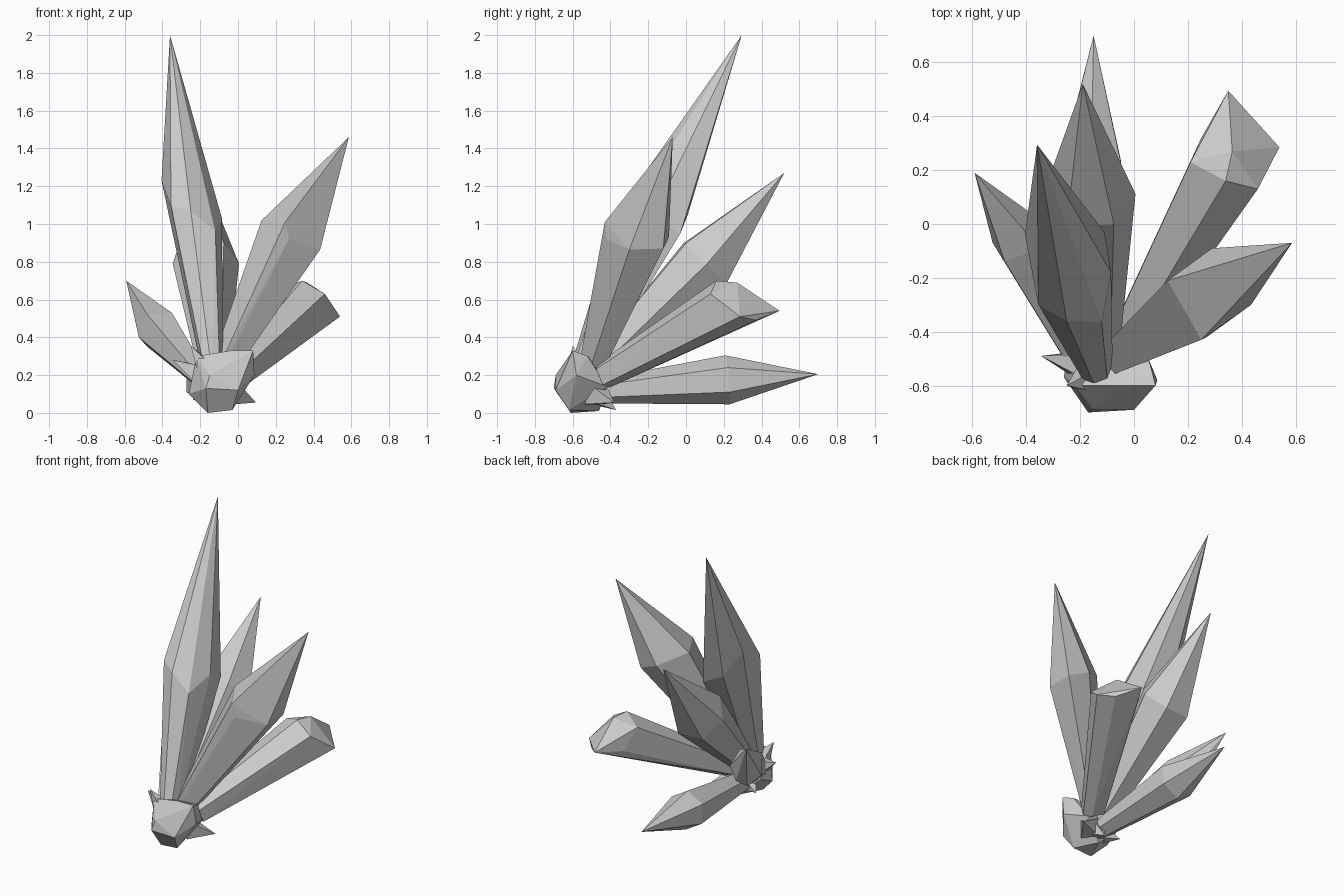
import bpy, bmesh, math
from mathutils import Vector

if "Cube" in bpy.data.objects:
    bpy.data.objects.remove(bpy.data.objects["Cube"])


def hull(name, pts):
    """Flat-faced solid wrapped around a few points."""
    bm = bmesh.new()
    for p in pts:
        bm.verts.new(p)
    bmesh.ops.convex_hull(bm, input=bm.verts[:])
    loose = [v for v in bm.verts if not v.link_faces]
    bmesh.ops.delete(bm, geom=loose, context='VERTS')
    bmesh.ops.dissolve_limit(bm, angle_limit=math.radians(2), verts=bm.verts[:], edges=bm.edges[:])
    bmesh.ops.recalc_face_normals(bm, faces=bm.faces[:])
    me = bpy.data.meshes.new(name)
    bm.to_mesh(me)
    bm.free()
    ob = bpy.data.objects.new(name, me)
    bpy.context.collection.objects.link(ob)
    return ob


def crystal(name, root, shoulder, tips, taper=0.42):
    """Shaft tapering from a shoulder ring to the root, capped by the tip points."""
    ring = [Vector(p) for p in shoulder]
    c = sum(ring, Vector()) / len(ring)
    root = Vector(root)
    axis = (c - root).normalized()
    foot = []
    for p in ring:
        d = p - c
        foot.append(root + (d - axis * d.dot(axis)) * taper)
    return hull(name, ring + foot + [Vector(t) for t in tips])


def hex_ring(center, root, r, roll):
    """Six points around the crystal axis."""
    c = Vector(center)
    axis = (c - Vector(root)).normalized()
    u = axis.cross(Vector((0, 0, 1))).normalized()
    v = u.cross(axis)
    return [c + r * (math.cos(a) * u + math.sin(a) * v)
            for a in (roll + k * math.pi / 3 for k in range(6))]


# Tall crystal
crystal("tall_crystal", (-0.13, -0.56, 0.2),
        [(-.405, -.04, 1.23), (-.355, -.30, 1.1), (-.25, -.36, 1.07),
         (-.12, -.365, .96), (-.085, -.18, 1.03), (-.11, -.03, .95), (-.29, .01, 1.05)],
        [(-.36, .295, 2.0)], taper=0.36)

# Right leaning crystal
crystal("right_crystal", (-0.07, -0.50, 0.24),
        [(.125, -.21, 1.02), (.25, -.43, 1.01), (.27, -.42, .92),
         (.435, -.30, .865), (.43, -.12, .87), (.29, -.09, .93)],
        [(.587, -.07, 1.46)], taper=0.38)

# Back crystal, leaning away
root = (-0.13, -0.5, 0.2)
crystal("back_crystal", root, hex_ring((-.17, .1, .79), root, .176, 0), [(-.19, .52, 1.27)])

# Low crystal, nearly flat along the ground
root = (-0.12, -0.45, 0.115)
crystal("low_crystal", root, hex_ring((-.16, .22, .175), root, .13, math.pi / 6),
        [(-.15, .7, .205)], taper=0.5)

# Left crystal
crystal("left_crystal", (-0.2, -0.52, 0.18),
        [(-.525, -.07, .40), (-.48, -.14, .52), (-.35, -.09, .53),
         (-.34, .01, .45), (-.40, .03, .37), (-.48, .02, .35)],
        [(-.592, .19, .70)])

# Blunt crystal with a chisel end
crystal("blunt_crystal", (-0.02, -0.43, 0.2),
        [(.34, .16, .70), (.21, .23, .65), (.25, .32, .51),
         (.46, .37, .49), (.54, .285, .51), (.46, .13, .63)],
        [(.35, .495, .54), (.365, .27, .69)], taper=0.5)

# Base rock
hull("base_rock",
     [(-.17, -.7, .13), (-.15, -.69, .2), (0, -.69, .12), (.08, -.6, .33), (.087, -.58, .2),
      (-.03, -.62, .015), (-.16, -.61, 0), (-.10, -.46, .01), (-.26, -.57, .1), (-.22, -.6, .3),
      (-.04, -.6, .33), (.06, -.52, .3), (-.15, -.5, .28), (-.25, -.46, .15), (.02, -.42, .14)])

# Small shards poking out of the rock
shards = [((-.345, -.49, .28), (-.17, -.53, .19)), ((-.25, -.6, .355), (-.15, -.57, .2)),
          ((.095, -.38, .055), (-.04, -.48, .1)), ((-.24, -.42, .07), (-.12, -.5, .1)),
          ((-.07, -.37, .015), (-.08, -.48, .1))]
for i, (tip, foot) in enumerate(shards):
    d = (Vector(tip) - Vector(foot)).normalized()
    u = d.orthogonal().normalized() * 0.08
    v = d.cross(u)
    ring = [Vector(foot) + math.cos(a) * u + math.sin(a) * v
            for a in (k * math.pi / 2 for k in range(4))]
    hull("shard_%d" % (i + 1), ring + [Vector(tip)])
